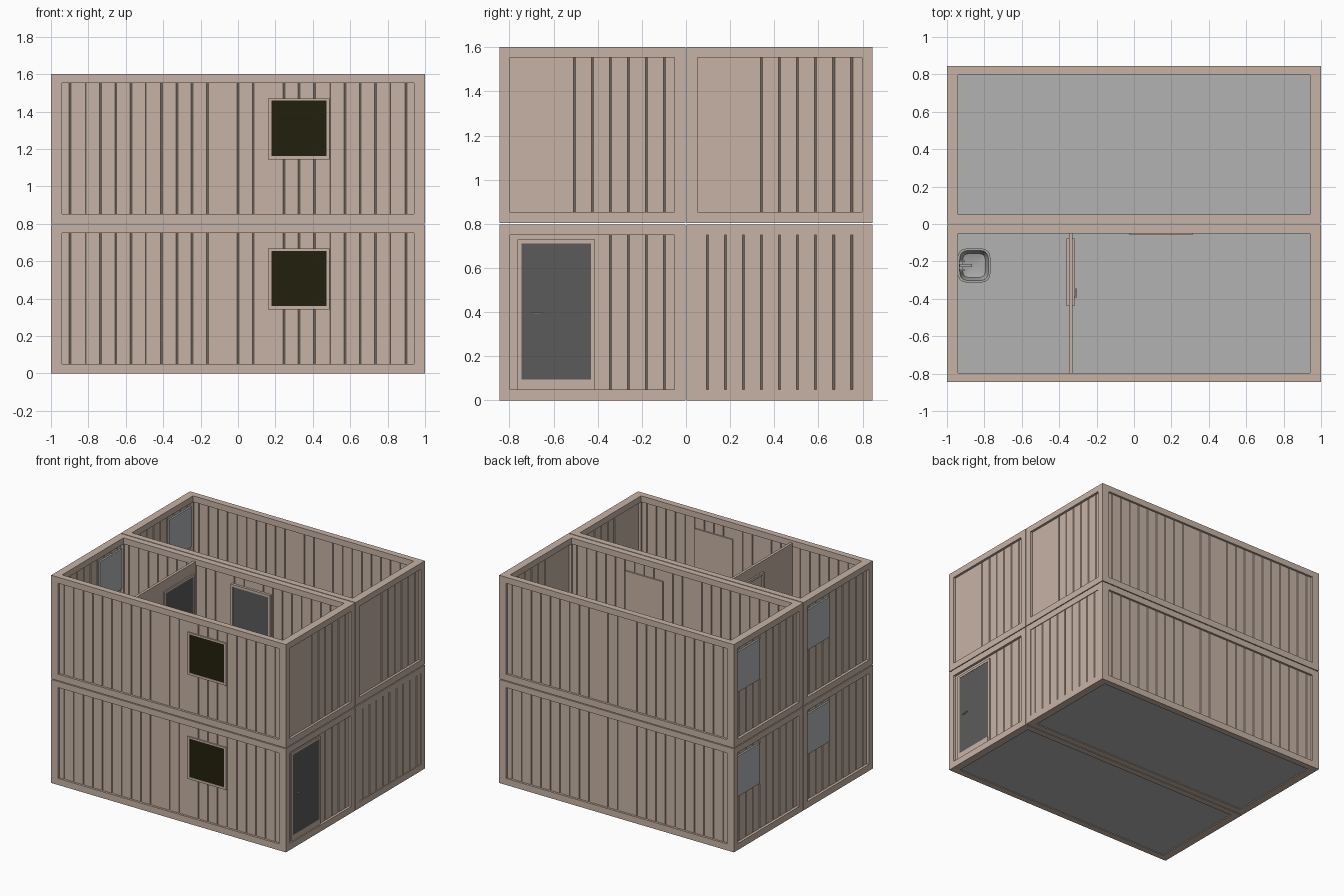
import bpy, bmesh, math

if "Cube" in bpy.data.objects:
    bpy.data.objects.remove(bpy.data.objects["Cube"], do_unlink=True)


def material(name, rgb):
    m = bpy.data.materials.new(name)
    m.use_nodes = True
    m.diffuse_color = (*rgb, 1)
    m.node_tree.nodes["Principled BSDF"].inputs["Base Color"].default_value = (*rgb, 1)
    return m


TAN = material("tan paint", (0.57, 0.45, 0.38))
FLOOR = material("floor grey", (0.45, 0.45, 0.45))
DOOR = material("door grey", (0.105, 0.105, 0.105))
GLASS = material("dark glass", (0.016, 0.015, 0.004))
PANE = material("pale glass", (0.43, 0.46, 0.48))
STEEL = material("steel", (0.4, 0.4, 0.4))


def finish(name, bm, mat):
    bmesh.ops.recalc_face_normals(bm, faces=bm.faces)
    mesh = bpy.data.meshes.new(name)
    bm.to_mesh(mesh)
    bm.free()
    mesh.materials.append(mat)
    ob = bpy.data.objects.new(name, mesh)
    bpy.context.collection.objects.link(ob)
    return ob


def box(name, xs, ys, zs, mat):
    bm = bmesh.new()
    bmesh.ops.create_cube(bm, size=1)
    for v in bm.verts:
        for i, (a, b) in enumerate((xs, ys, zs)):
            v.co[i] = a if v.co[i] < 0 else b
    return finish(name, bm, mat)


def panel(name, axis, at, span, zs, grooves, mat=TAN):
    """Wall sheet with narrow vertical grooves on both faces."""
    half, cut = 0.01, 0.005
    edge = [(span[0], half)]
    for g in sorted(grooves):
        if span[0] + cut < g < span[1] - cut:
            edge += [(g - cut, half), (g - cut / 2, 0.003), (g + cut / 2, 0.003), (g + cut, half)]
    edge.append((span[1], half))
    outline = edge + [(u, -d) for u, d in reversed(edge)]
    bm = bmesh.new()
    verts = [bm.verts.new((u, at + d, zs[0]) if axis == "x" else (at + d, u, zs[0])) for u, d in outline]
    face = bm.faces.new(verts)
    top = bmesh.ops.extrude_face_region(bm, geom=[face])
    for v in top["geom"]:
        if isinstance(v, bmesh.types.BMVert):
            v.co.z = zs[1]
    return finish(name, bm, mat)


# Steel frame of one unit: a solid block tunnelled along each axis
HY, HZ, INX, INY = 0.421, 0.797, 0.94, 0.373
frame = box("unit_frame", (-1, 1), (-HY, HY), (0, HZ), TAN)
cuts = [((-2, 2), (-INY, INY), (0.05, 0.75)),
        ((-INX, INX), (-2, 2), (0.05, 0.75)),
        ((-INX, INX), (-INY, INY), (-1, 2))]
for c in cuts:
    cutter = box("cutter", *c, TAN)
    cutter.hide_render = True
    mod = frame.modifiers.new("tunnel", "BOOLEAN")
    mod.operation, mod.solver, mod.object = "DIFFERENCE", "EXACT", cutter
    bpy.context.view_layer.objects.active = frame
    bpy.ops.object.modifier_apply(modifier=mod.name)
    bpy.data.objects.remove(cutter, do_unlink=True)

PITCH = 0.0817
LONG = [k * PITCH for k in range(-11, 12) if k not in (-1, 2)]
SHORT = [k * PITCH for k in range(-4, 5)]

# Four units: two side by side, two high
for level, z in (("lower", 0), ("upper", 0.803)):
    for side, y in (("front", -0.424), ("back", 0.424)):
        tag = f"{level}_{side}"
        if tag == "lower_front":
            unit = frame
        else:
            unit = bpy.data.objects.new("unit_frame", frame.data)
            bpy.context.collection.objects.link(unit)
        unit.name = tag + "_frame"
        unit.location = (0, y, z)
        zs = (z + 0.05, z + 0.75)
        span = (y - INY, y + INY)
        box(tag + "_floor", (-INX, INX), span, (z + 0.006, z + 0.05), FLOOR)

        # Grooved walls
        panel(tag + "_front_wall", "x", y - HY + 0.026, (-INX, INX), zs, LONG)
        panel(tag + "_back_wall", "x", y + HY - 0.026, (-INX, INX), zs, LONG)
        panel(tag + "_left_end_wall", "y", -0.97, span, zs, [y + s for s in SHORT])
        first = {"lower_front": -0.36, "upper_front": -0.58, "lower_back": 0, "upper_back": 0.3}[tag]
        panel(tag + "_right_end_wall", "y", 0.972 if tag != "lower_back" else 0.985, span, zs,
              [y + s for s in SHORT if y + s > first])

        # Long-side window: surround, outer lip and dark pane
        f = y - HY
        box(tag + "_window_frame", (0.165, 0.485), (f + 0.008, f + 0.046), (z + 0.345, z + 0.665), TAN)
        for k, (xs, wz) in enumerate([((0.16, 0.178), (0.342, 0.668)), ((0.472, 0.49), (0.342, 0.668)),
                                      ((0.178, 0.472), (0.342, 0.36)), ((0.178, 0.472), (0.655, 0.668))]):
            box(f"{tag}_window_lip_{k}", xs, (f + 0.002, f + 0.01), (z + wz[0], z + wz[1]), TAN)
        box(tag + "_window_pane", (0.178, 0.472), (f + 0.005, f + 0.012), (z + 0.36, z + 0.655), GLASS)

        # End window, visible from both sides
        w = (y + 0.095, y + 0.365)
        box(tag + "_end_window", (-0.993, -0.947), w, (z + 0.405, z + 0.715), PANE)


def door_frame(name, axis, at, span, zs, width=0.018):
    """Jambs and head around a door; `at` is the depth range."""
    a, b = span
    parts = [((a - width, a), zs), ((b, b + width), zs), ((a - width, b + width), (zs[1], zs[1] + width))]
    for i, (u, h) in enumerate(parts):
        if axis == "x":
            box(f"{name}_{i}", u, at, h, TAN)
        else:
            box(f"{name}_{i}", at, u, h, TAN)


def handle(name, x, y, z, direction):
    box(name + "_stem", sorted((x, x + 0.016 * direction)), (y - 0.004, y + 0.004), (z - 0.004, z + 0.004), STEEL)
    box(name + "_lever", sorted((x + 0.01 * direction, x + 0.016 * direction)),
        (y - 0.004, y + 0.045), (z - 0.004, z + 0.004), STEEL)


# Entrance door on the right end of the lower front unit
box("entrance_door", (0.965, 0.988), (-0.745, -0.43), (0.095, 0.71), DOOR)
door_frame("entrance_frame", "y", (0.965, 0.99), (-0.745, -0.43), (0.05, 0.71))
box("entrance_sill", (0.965, 0.992), (-0.745, -0.43), (0.05, 0.095), TAN)
handle("entrance_handle", 0.984, -0.695, 0.395, 1)

# Cross wall with inner door in the upper front unit
box("partition", (-0.348, -0.328), (-0.797, -0.051), (0.853, 1.58), TAN)
box("inner_door", (-0.34, -0.322), (-0.42, -0.095), (0.855, 1.48), DOOR)
door_frame("inner_door_frame", "y", (-0.36, -0.318), (-0.42, -0.095), (0.853, 1.48))
handle("inner_door_handle", -0.322, -0.39, 1.16, 1)

# Door in the long wall between the upper units
box("passage_door", (-0.005, 0.295), (-0.055, -0.034), (0.855, 1.475), DOOR)
door_frame("passage_frame", "x", (-0.058, -0.034), (-0.005, 0.295), (0.853, 1.475))

# Basin: stacked rounded-rectangle rings
rings = [(0.5, 1.04), (0.75, 1.06), (1.0, 1.13), (1.0, 1.14), (0.88, 1.14), (0.7, 1.085), (0.35, 1.075)]
COUNT = 28
bm = bmesh.new()
loops = []
for scale, z in rings:
    loop = []
    for i in range(COUNT):
        t = math.tau * i / COUNT
        c, s = math.cos(t), math.sin(t)
        loop.append(bm.verts.new((-0.855 + 0.088 * scale * math.copysign(abs(c) ** 0.5, c),
                                  -0.222 + 0.092 * scale * math.copysign(abs(s) ** 0.5, s), z)))
    loops.append(loop)
for lo, hi in zip(loops, loops[1:]):
    for i in range(COUNT):
        j = (i + 1) % COUNT
        bm.faces.new((lo[i], lo[j], hi[j], hi[i]))
bm.faces.new(loops[0])
bm.faces.new(loops[-1])
basin = finish("basin", bm, STEEL)
bpy.ops.object.select_all(action="DESELECT")
basin.select_set(True)
bpy.context.view_layer.objects.active = basin
bpy.ops.object.shade_smooth_by_angle(angle=math.radians(35))

# Basin tap with two knobs
box("tap_base", (-0.935, -0.915), (-0.25, -0.194), (1.14, 1.15), STEEL)
box("tap_post", (-0.932, -0.918), (-0.229, -0.215), (1.15, 1.185), STEEL)
box("tap_spout", (-0.932, -0.865), (-0.229, -0.215), (1.177, 1.189), STEEL)
for i, y in enumerate((-0.246, -0.198)):
    box(f"tap_knob_{i}", (-0.932, -0.905), (y - 0.006, y + 0.006), (1.15, 1.168), STEEL)
